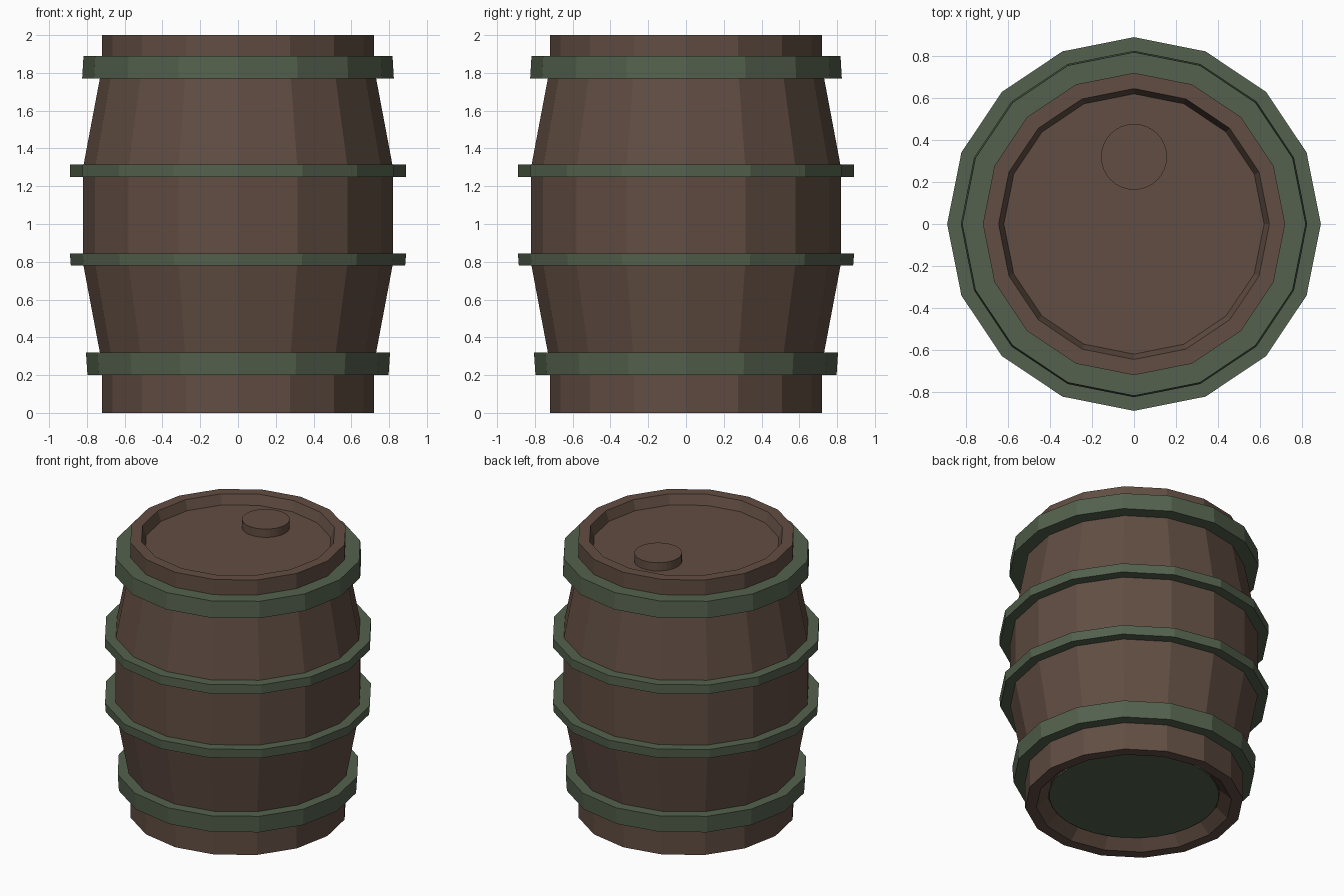
import bpy, bmesh, math

if "Cube" in bpy.data.objects:
    bpy.data.objects.remove(bpy.data.objects["Cube"])

SIDES = 16


def material(name, color):
    m = bpy.data.materials.new(name)
    m.diffuse_color = (*color, 1)
    m.use_nodes = True
    m.node_tree.nodes["Principled BSDF"].inputs["Base Color"].default_value = m.diffuse_color
    return m


wood = material("brown_wood", (0.12, 0.075, 0.055))
green = material("green_iron", (0.088, 0.12, 0.075))


def lathe(name, profile, mat, sides=SIDES, center=(0, 0), closed=False):
    """Spin (radius, z) points, listed so that surfaces face outwards, around z."""
    bm = bmesh.new()
    rings = []
    for r, z in profile:
        rings.append([bm.verts.new((r * math.cos(2 * math.pi * i / sides),
                                    r * math.sin(2 * math.pi * i / sides), z))
                      for i in range(sides)])
    pairs = list(zip(rings, rings[1:]))
    if closed:
        pairs.append((rings[-1], rings[0]))
    for a, b in pairs:
        for i in range(sides):
            j = (i + 1) % sides
            bm.faces.new((a[i], a[j], b[j], b[i]))
    if not closed:
        bm.faces.new(rings[0][::-1])
        bm.faces.new(rings[-1])
    bmesh.ops.recalc_face_normals(bm, faces=bm.faces)
    me = bpy.data.meshes.new(name)
    bm.to_mesh(me)
    bm.free()
    me.materials.append(mat)
    ob = bpy.data.objects.new(name, me)
    ob.location = (*center, 0)
    bpy.context.collection.objects.link(ob)
    return ob


# Staved body with recessed ends
lathe("barrel_body", [
    (0.57, 0.07), (0.645, 0), (0.72, 0), (0.72, 0.26), (0.82, 0.79),
    (0.82, 1.30), (0.72, 1.83), (0.72, 2), (0.645, 2), (0.62, 1.93)], wood)

# Metal bands: bottom z, top z, bottom radius, top radius, inner radius
bands = {
    "bottom_band": (0.20, 0.32, 0.797, 0.805, 0.71),
    "lower_middle_band": (0.78, 0.845, 0.885, 0.89, 0.81),
    "upper_middle_band": (1.25, 1.315, 0.89, 0.89, 0.81),
    "top_band": (1.77, 1.89, 0.825, 0.818, 0.71),
}
for name, (z0, z1, r0, r1, ri) in bands.items():
    lathe(name, [(r0, z0), (r1, z1), (ri, z1), (ri, z0)], green, closed=True)

# Dark base plate in the lower recess
lathe("base_plate", [(0.56, 0.06), (0.56, 0.09)], green, sides=32)

# Round plug on the lid
lathe("lid_plug", [(0.157, 1.91), (0.157, 1.99)], wood, sides=32, center=(0, 0.32))
